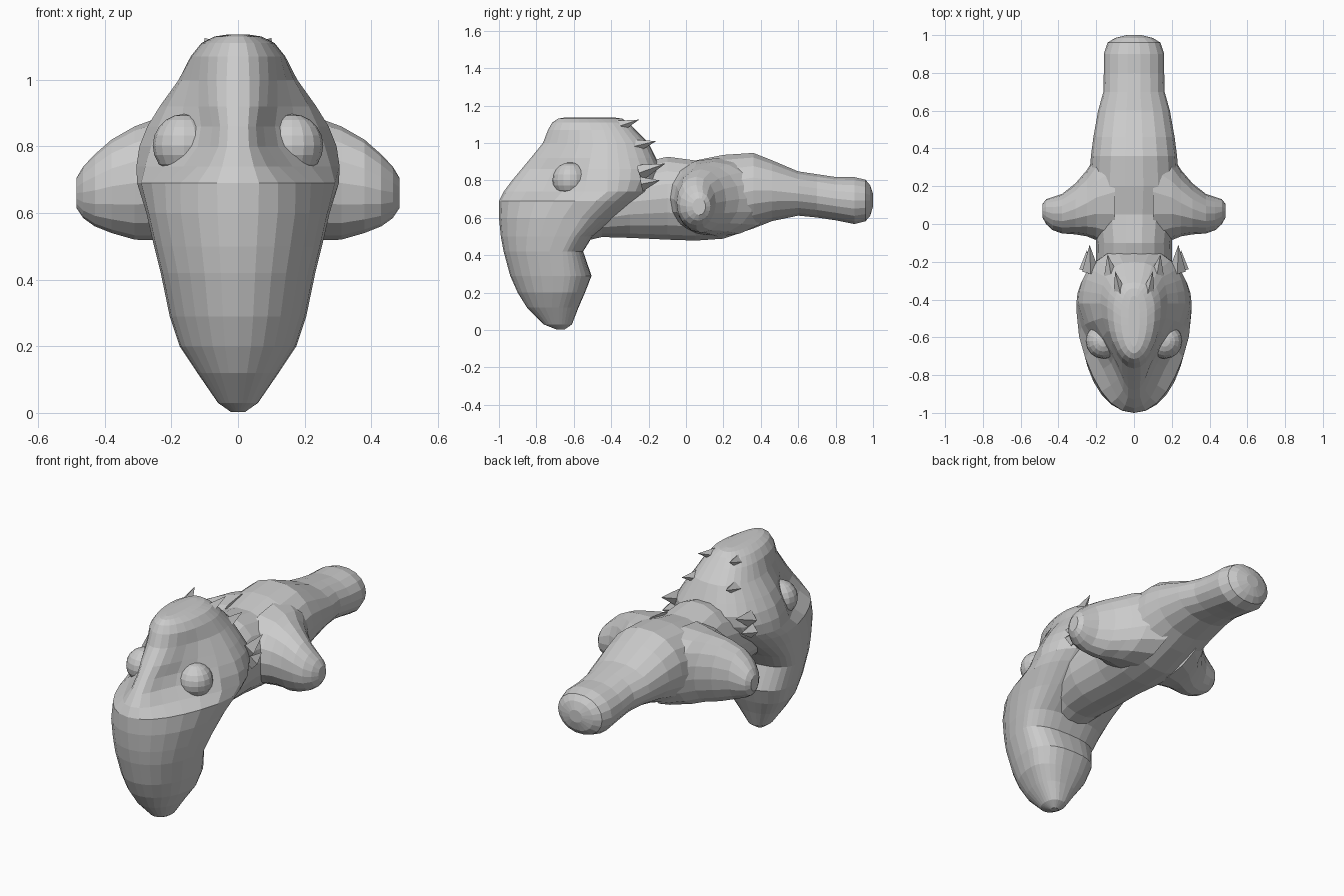
import bpy, bmesh
from math import sin, cos, pi
from mathutils import Vector


def finish(name, bm):
    bmesh.ops.recalc_face_normals(bm, faces=bm.faces)
    me = bpy.data.meshes.new(name)
    bm.to_mesh(me)
    bm.free()
    ob = bpy.data.objects.new(name, me)
    bpy.context.collection.objects.link(ob)
    return ob


def loft(name, rings):
    """Skin closed rings of equal length and cap both ends."""
    bm = bmesh.new()
    vs = [[bm.verts.new(p) for p in r] for r in rings]
    n = len(vs[0])
    for a, b in zip(vs, vs[1:]):
        for i in range(n):
            j = (i + 1) % n
            bm.faces.new((a[i], a[j], b[j], b[i]))
    bm.faces.new(vs[0])
    bm.faces.new(vs[-1])
    return finish(name, bm)


def spow(v, e):
    return (1 if v >= 0 else -1) * abs(v) ** e


def head_ring(z, yf, ym, yb, hw, k):
    """Horizontal slice: k below 1 sinks the eye sockets beside a snout ridge."""
    pts = []
    for i in range(28):
        a = 2 * pi * i / 28
        s, c = sin(a), cos(a)
        if c > 0:
            e = 0.75 + 0.25 * k
            pts.append((hw * (k * spow(s, e) + (1 - k) * spow(s, 8)), ym - (ym - yf) * c, z))
        else:
            pts.append((hw * spow(s, 0.75), ym - (yb - ym) * c, z))
    return pts


# Head and hooked beak: z, front y, widest y, back y, half width, socket factor
head = [
    (0.002, -0.69, -0.67, -0.65, 0.02, 1),
    (0.03, -0.76, -0.68, -0.61, 0.06, 1),
    (0.12, -0.85, -0.68, -0.575, 0.122, 1),
    (0.20, -0.90, -0.66, -0.54, 0.175, 1),
    (0.29, -0.94, -0.65, -0.505, 0.205, 1),
    (0.42, -0.975, -0.66, -0.55, 0.232, 1),
    (0.50, -0.99, -0.62, -0.50, 0.252, 1),
    (0.60, -1.0, -0.56, -0.36, 0.275, 1),
    (0.69, -1.0, -0.48, -0.24, 0.303, 0.9),
    (0.74, -0.975, -0.42, -0.18, 0.305, 0.6),
    (0.80, -0.93, -0.42, -0.14, 0.296, 0.4),
    (0.86, -0.88, -0.42, -0.13, 0.272, 0.4),
    (0.92, -0.83, -0.42, -0.16, 0.235, 0.55),
    (1.00, -0.765, -0.42, -0.20, 0.178, 0.8),
    (1.07, -0.738, -0.44, -0.27, 0.142, 1),
    (1.11, -0.715, -0.46, -0.31, 0.11, 1),
    (1.13, -0.685, -0.49, -0.34, 0.07, 1),
    (1.136, -0.65, -0.50, -0.38, 0.03, 1),
]
loft("head", [head_ring(*s) for s in head])

# Body and tail: y, bottom z, top z, half width
body = [
    (-0.60, 0.46, 0.70, 0.15),
    (-0.45, 0.495, 0.80, 0.18),
    (-0.30, 0.49, 0.88, 0.205),
    (-0.10, 0.48, 0.93, 0.20),
    (0.05, 0.475, 0.91, 0.22),
    (0.20, 0.485, 0.94, 0.24),
    (0.36, 0.54, 0.95, 0.228),
    (0.46, 0.58, 0.91, 0.215),
    (0.60, 0.61, 0.85, 0.19),
    (0.70, 0.60, 0.835, 0.162),
    (0.80, 0.585, 0.82, 0.16),
    (0.90, 0.565, 0.82, 0.16),
    (0.96, 0.58, 0.805, 0.14),
    (0.985, 0.61, 0.775, 0.10),
    (1.00, 0.66, 0.73, 0.04),
]
rings = []
for y, lo, hi, w in body:
    rings.append([(w * spow(cos(2 * pi * i / 18), 0.9), y,
                   (lo + hi) / 2 + (hi - lo) / 2 * sin(2 * pi * i / 18)) for i in range(18)])
loft("body", rings)

# Limb stubs, flaring into the body: x, centre y, centre z, y radius, z radius
stub = [
    (0.10, 0.17, 0.71, 0.31, 0.21),
    (0.20, 0.14, 0.705, 0.225, 0.195),
    (0.25, 0.11, 0.70, 0.175, 0.182),
    (0.31, 0.08, 0.69, 0.135, 0.17),
    (0.38, 0.055, 0.68, 0.105, 0.14),
    (0.43, 0.055, 0.668, 0.088, 0.108),
    (0.465, 0.065, 0.662, 0.066, 0.077),
    (0.485, 0.07, 0.66, 0.035, 0.045),
]
# Ragged scales at the back of the head: base, tip, half width
scales = [
    ((0.07, -0.38, 1.08), (0.10, -0.25, 1.125), 0.04),
    ((0.12, -0.28, 0.98), (0.14, -0.16, 1.01), 0.04),
    ((0.23, -0.25, 0.84), (0.235, -0.11, 0.89), 0.045),
    ((0.25, -0.24, 0.78), (0.25, -0.14, 0.80), 0.04),
]
for side, label in ((1, "left"), (-1, "right")):
    loft("limb_stub_" + label, [
        [(side * x, cy + ry * cos(2 * pi * i / 16), cz + rz * sin(2 * pi * i / 16))
         for i in range(16)] for x, cy, cz, ry, rz in stub])

    # Bulging eye
    bpy.ops.mesh.primitive_uv_sphere_add(segments=16, ring_count=10, radius=0.094,
                                         location=(side * 0.162, -0.62, 0.803))
    bpy.context.object.name = "eye_" + label

    for n, (base, tip, r) in enumerate(scales):
        b = Vector((side * base[0], base[1], base[2]))
        t = Vector((side * tip[0], tip[1], tip[2]))
        d = t - b
        bm = bmesh.new()
        bmesh.ops.create_cone(bm, cap_ends=True, segments=4, radius1=r, radius2=0,
                              depth=d.length)
        ob = finish(f"scale_{label}_{n}", bm)
        ob.location = (b + t) / 2
        ob.rotation_mode = 'QUATERNION'
        ob.rotation_quaternion = d.to_track_quat('Z', 'Y')
